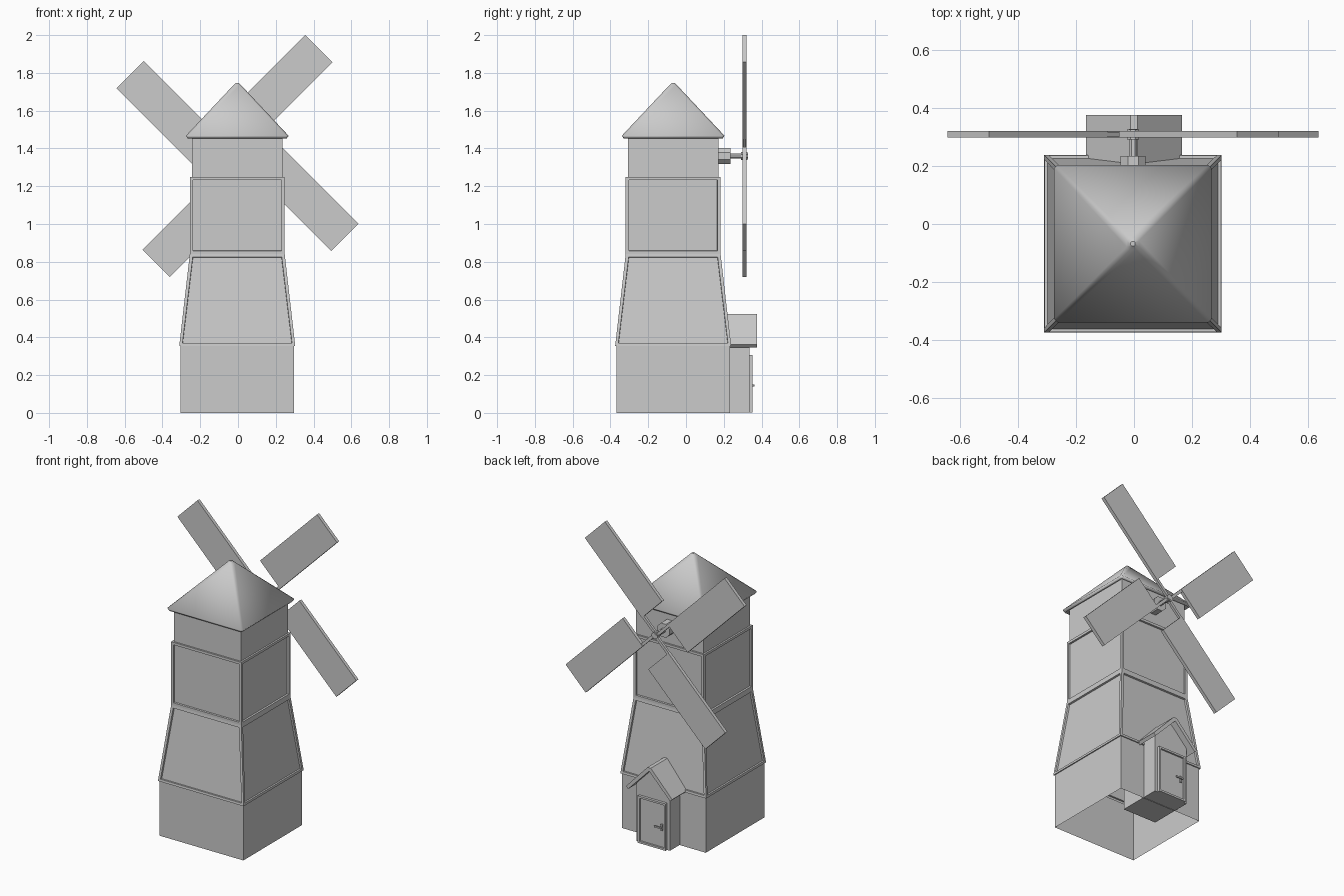
import bpy, bmesh, math
from mathutils import Matrix, Vector

if "Cube" in bpy.data.objects:
    bpy.data.objects.remove(bpy.data.objects["Cube"])

CX, CY = -0.004, -0.068      # tower axis
HUB = Vector((-0.003, 0.31, 1.36))


def finish(name, bm, smooth=None):
    bmesh.ops.recalc_face_normals(bm, faces=bm.faces)
    me = bpy.data.meshes.new(name)
    bm.to_mesh(me)
    bm.free()
    ob = bpy.data.objects.new(name, me)
    bpy.context.collection.objects.link(ob)
    if smooth:
        bpy.context.view_layer.objects.active = ob
        ob.select_set(True)
        bpy.ops.object.shade_smooth_by_angle(angle=math.radians(smooth))
        ob.select_set(False)
    return ob


def add_box(bm, lo, hi, mat=Matrix()):
    lo, hi = Vector(lo), Vector(hi)
    m = mat @ Matrix.Translation((lo + hi) / 2) @ Matrix.Diagonal((*(hi - lo), 1))
    return bmesh.ops.create_cube(bm, size=1, matrix=m)["verts"]


def box(name, lo, hi):
    bm = bmesh.new()
    add_box(bm, lo, hi)
    return finish(name, bm)


def extrude_profile(name, pts, y0, y1):
    """Closed x-z profile pushed along y."""
    bm = bmesh.new()
    a = [bm.verts.new((x, y0, z)) for x, z in pts]
    b = [bm.verts.new((x, y1, z)) for x, z in pts]
    n = len(pts)
    for i in range(n):
        bm.faces.new((a[i], a[(i + 1) % n], b[(i + 1) % n], b[i]))
    bm.faces.new(a)
    bm.faces.new(b)
    return finish(name, bm)


def square_loft(bm, rings, chamfer=0.0):
    """Stack of square rings (half size, z); returns rings of verts."""
    out = []
    for h, z in rings:
        c = min(chamfer, h * 0.5)
        base = [(h, -h + c), (h, h - c)] if c else [(h, h)]
        ring = []
        for k in range(4):
            r = Matrix.Rotation(k * math.pi / 2, 2)
            for p in base:
                q = r @ Vector(p)
                ring.append(bm.verts.new((CX + q.x, CY + q.y, z)))
        out.append(ring)
    for a, b in zip(out, out[1:]):
        n = len(a)
        for i in range(n):
            bm.faces.new((a[i], a[(i + 1) % n], b[(i + 1) % n], b[i]))
    return out


# Tower: open-bottomed base, flared and straight framed storeys, neck
bm = bmesh.new()
square_loft(bm, [(0.30, 0), (0.30, 0.355), (0.307, 0.355), (0.251, 0.842),
                 (0.251, 1.25), (0.24, 1.25), (0.24, 1.468)])
bmesh.ops.recalc_face_normals(bm, faces=bm.faces)
panels = [f for f in bm.faces if 0.5 < f.calc_center_median().z < 1.2]
bmesh.ops.inset_individual(bm, faces=panels, thickness=0.023, depth=0)
bmesh.ops.inset_individual(bm, faces=panels, thickness=0.002, depth=-0.011)
finish("tower", bm)

# Roof: hollow pyramid with softened hips and tip
bm = bmesh.new()
rings = square_loft(bm, [(0.272, 1.467), (0.022, 1.733), (0.008, 1.747)], 0.012)
bm.faces.new(rings[-1])
roof = finish("tower_roof", bm, smooth=35)
m = roof.modifiers.new("thickness", "SOLIDIFY")
m.thickness, m.offset = 0.02, -1

# Porch: gabled body, folded roof, door with recessed panel, handle
extrude_profile("porch", [(-0.12, 0.003), (0.12, 0.003), (0.12, 0.385),
                          (0, 0.5), (-0.12, 0.385)], 0.05, 0.335)
extrude_profile("porch_roof", [(-0.165, 0.362), (-0.012, 0.524), (0.012, 0.524), (0.165, 0.362),
                               (0.15, 0.347), (0, 0.502), (-0.15, 0.347)], 0.17, 0.377)
bm = bmesh.new()
add_box(bm, (-0.1, 0.33, 0.003), (0.1, 0.352, 0.307))
front = [f for f in bm.faces if f.normal.y > 0.9]
bmesh.ops.inset_individual(bm, faces=front, thickness=0.018, depth=0)
bmesh.ops.inset_individual(bm, faces=front, thickness=0.001, depth=-0.01)
finish("door", bm)
bm = bmesh.new()
add_box(bm, (-0.074, 0.34, 0.125), (-0.06, 0.35, 0.165))
add_box(bm, (-0.071, 0.345, 0.14), (-0.063, 0.362, 0.15))
add_box(bm, (-0.075, 0.355, 0.14), (-0.025, 0.362, 0.15))
finish("door_handle", bm)

# Axle: collar, shaft and hub along y
for name, r, y0, y1 in [("axle_collar", 0.047, 0.165, 0.235),
                        ("axle_shaft", 0.015, 0.2, 0.328),
                        ("sail_hub", 0.022, 0.292, 0.326)]:
    bm = bmesh.new()
    bmesh.ops.create_cone(bm, cap_ends=True, segments=8, radius1=r, radius2=r, depth=y1 - y0,
                          matrix=Matrix.Translation((HUB.x, (y0 + y1) / 2, HUB.z))
                          @ Matrix.Rotation(math.pi / 2, 4, 'X')
                          @ Matrix.Rotation(math.pi / 8, 4, 'Z'))
    finish(name, bm)

# Sails: four offset boards on spars, like a pinwheel
for k in range(4):
    mat = Matrix.Translation(HUB) @ Matrix.Rotation(-math.radians(45 + 90 * k), 4, 'Y')
    bm = bmesh.new()
    add_box(bm, (0.13, -0.011, -0.004), (0.707, 0.011, 0.199), mat)
    finish(f"sail_{k + 1}", bm)
    bm = bmesh.new()
    add_box(bm, (0, -0.008, -0.004), (0.14, 0.008, 0.014), mat)
    finish(f"spar_{k + 1}", bm)
